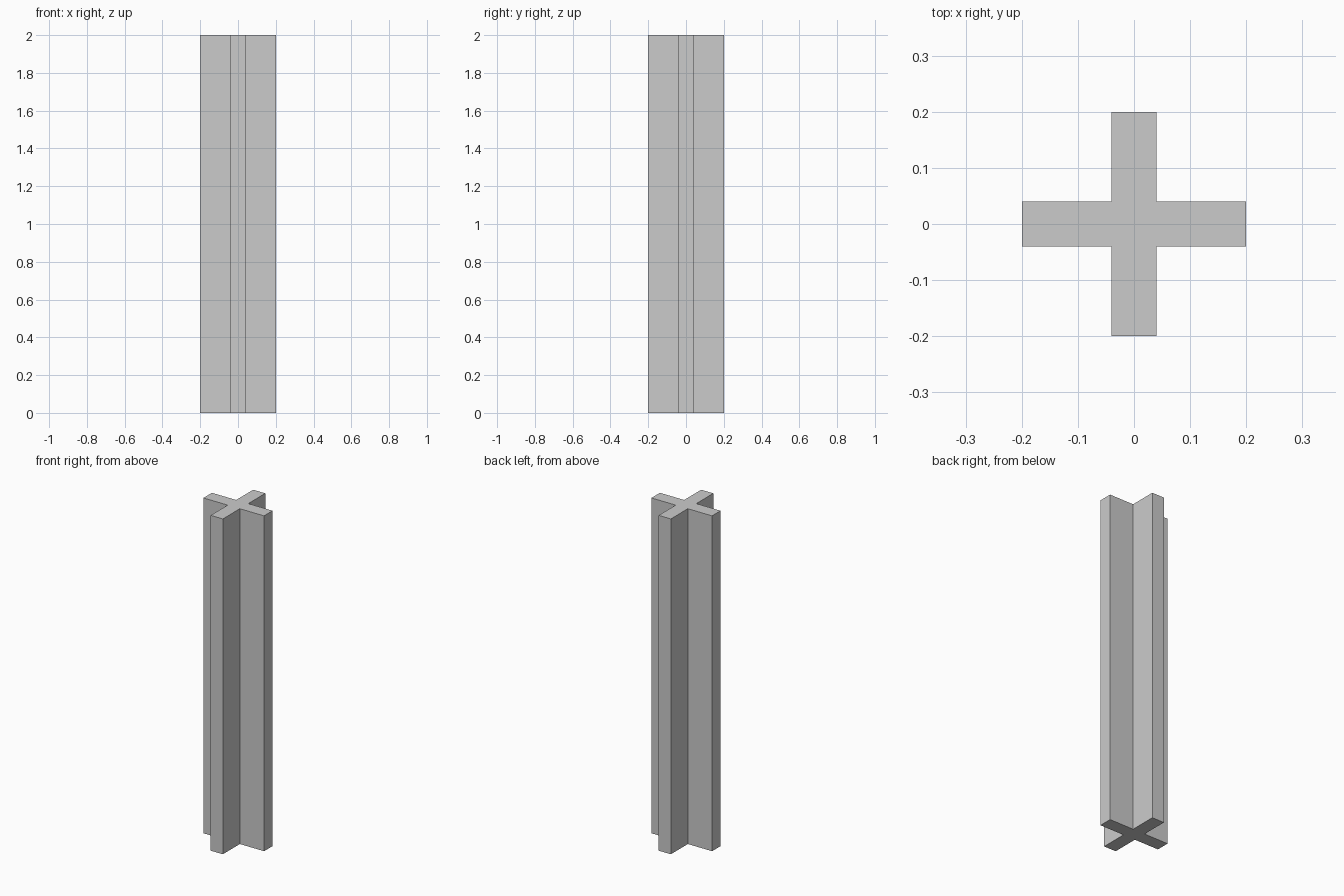
import bpy
import bmesh

if "Cube" in bpy.data.objects:
    bpy.data.objects.remove(bpy.data.objects["Cube"])

HEIGHT = 2.0
ARM = 0.2      # centre to arm tip
HALF = 0.04    # half the arm thickness

# Cross-shaped profile: one quadrant turned four times about the centre
profile = []
point_set = [(ARM, -HALF), (ARM, HALF), (HALF, HALF)]
for _ in range(4):
    profile += point_set
    point_set = [(-y, x) for x, y in point_set]

# Extrude the profile upwards into the post
bm = bmesh.new()
base = bm.faces.new([bm.verts.new((x, y, 0)) for x, y in profile])
result = bmesh.ops.extrude_face_region(bm, geom=[base], use_keep_orig=True)
top = [v for v in result["geom"] if isinstance(v, bmesh.types.BMVert)]
bmesh.ops.translate(bm, verts=top, vec=(0, 0, HEIGHT))
bmesh.ops.recalc_face_normals(bm, faces=bm.faces)

mesh = bpy.data.meshes.new("cross_post")
bm.to_mesh(mesh)
bm.free()
bpy.context.collection.objects.link(bpy.data.objects.new("cross_post", mesh))
